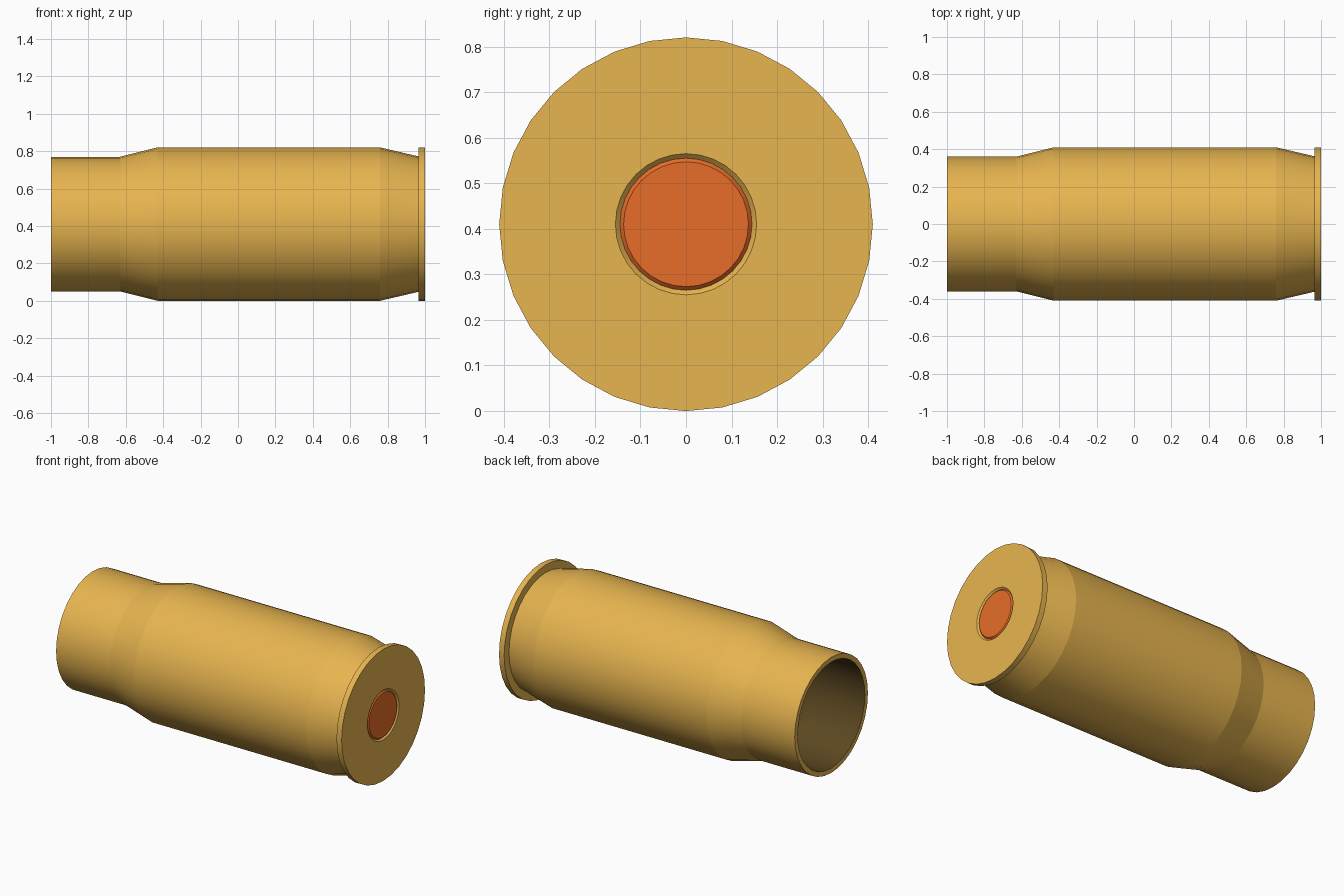
import bpy, bmesh, math
from mathutils import Vector

SIDES = 32
RADIUS = 0.41

if "Cube" in bpy.data.objects:
    bpy.data.objects.remove(bpy.data.objects["Cube"], do_unlink=True)


def make_material(name, rgb):
    mat = bpy.data.materials.new(name)
    mat.use_nodes = True
    mat.diffuse_color = (*rgb, 1)
    mat.node_tree.nodes["Principled BSDF"].inputs["Base Color"].default_value = (*rgb, 1)
    return mat


def lathe(name, profile, mat):
    """Turn a profile of (x, radius) points about the long axis."""
    bm = bmesh.new()
    verts = [bm.verts.new((x, 0, r)) for x, r in profile]
    edges = [bm.edges.new(pair) for pair in zip(verts, verts[1:])]
    bmesh.ops.spin(bm, geom=verts + edges, cent=(0, 0, 0), axis=(1, 0, 0),
                   angle=math.tau, steps=SIDES, use_duplicate=False)
    bmesh.ops.remove_doubles(bm, verts=bm.verts, dist=0.0005)
    bmesh.ops.recalc_face_normals(bm, faces=bm.faces)
    mesh = bpy.data.meshes.new(name)
    bm.to_mesh(mesh)
    bm.free()
    mesh.materials.append(mat)
    obj = bpy.data.objects.new(name, mesh)
    obj.location.z = RADIUS
    bpy.context.collection.objects.link(obj)
    bpy.ops.object.select_all(action='DESELECT')
    obj.select_set(True)
    bpy.context.view_layer.objects.active = obj
    bpy.ops.object.shade_smooth_by_angle(angle=math.radians(12.5))
    return obj


brass = make_material("brass", (0.80, 0.46, 0.079))
dark_brass = make_material("dark_brass", (0.105, 0.063, 0.015))
copper = make_material("copper", (0.80, 0.152, 0.022))

# Hollow case: inside floor, inner wall, mouth, outer wall, rim, base, pocket
case = lathe("case", [
    (0.85, 0), (0.85, 0.33), (0.76, 0.38), (-0.43, 0.38), (-0.63, 0.33), (-1, 0.33),
    (-1, 0.36), (-0.63, 0.36), (-0.43, RADIUS), (0.76, RADIUS), (0.965, 0.362),
    (0.965, RADIUS), (1, RADIUS),
    (1, 0.155), (0.99, 0.145), (0.99, 0),
], brass)

# Dark bore: faces of the cavity that look inward, and its floor
case.data.materials.append(dark_brass)
for face in case.data.polygons:
    radial = Vector((0, face.center.y, face.center.z))
    inward = face.normal.dot(radial) < -0.05
    floor = face.normal.x < -0.9 and radial.length < 0.3
    if face.center.x < 0.9 and (inward or floor):
        face.material_index = 1

# Primer: bevelled cap seated on the pocket floor
lathe("primer", [(0.99, 0.145), (0.998, 0.137), (0.998, 0)], copper)
